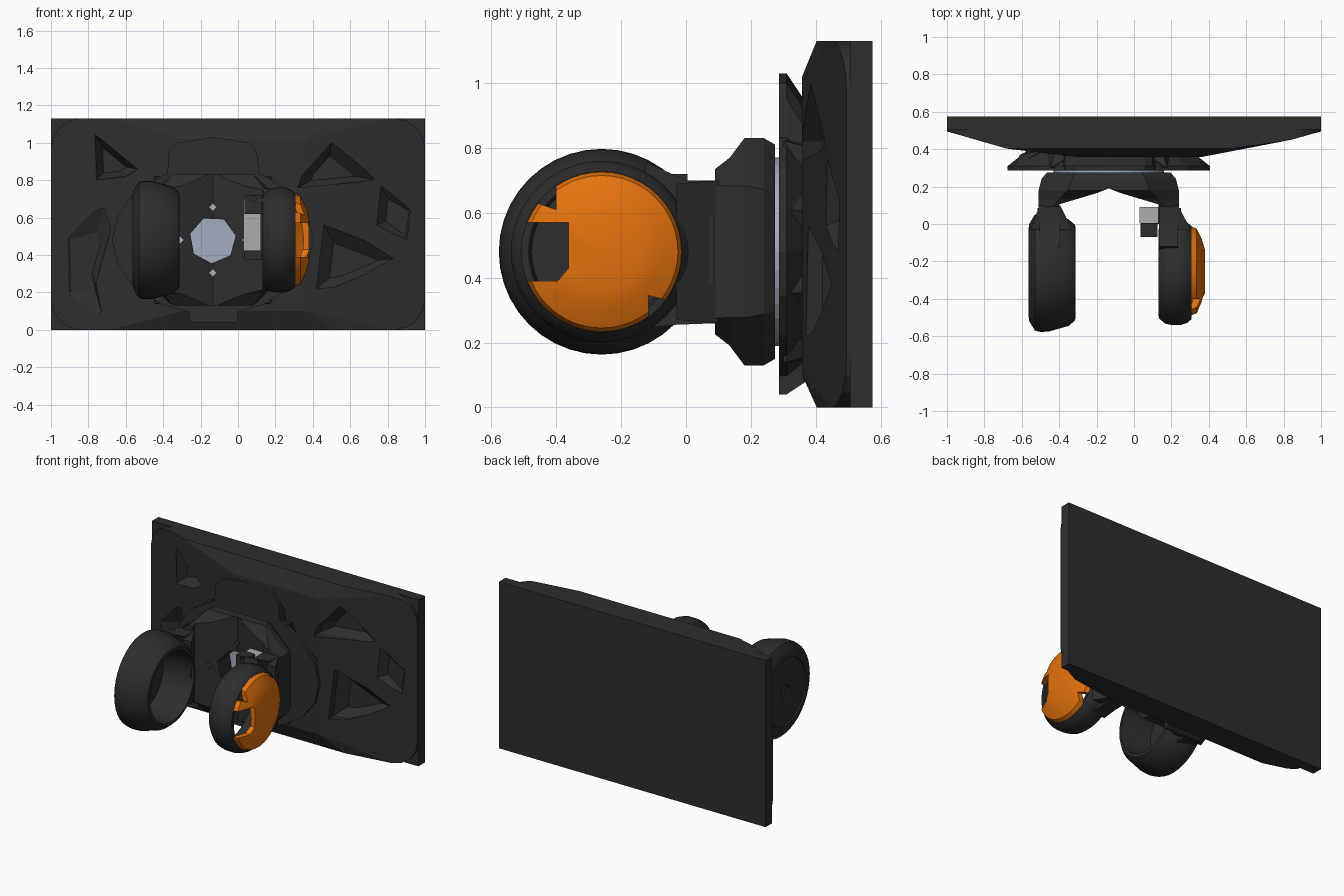
import bpy, bmesh, math
from mathutils import Vector

if "Cube" in bpy.data.objects:
    bpy.data.objects.remove(bpy.data.objects["Cube"])

CX, CZ = -0.135, 0.48      # axis of the round mount
WY = -0.26                 # wheel axle, y


def material(name, col):
    m = bpy.data.materials.new(name)
    m.diffuse_color = (*col, 1)
    m.use_nodes = True
    m.node_tree.nodes["Principled BSDF"].inputs["Base Color"].default_value = m.diffuse_color
    return m


DARK = material("dark", (0.026, 0.026, 0.026))
ORANGE = material("orange", (0.78, 0.17, 0.004))
BLUE = material("blue_grey", (0.36, 0.43, 0.55))
GREY = material("light_grey", (0.42, 0.42, 0.42))


def finish(name, bm, mat=DARK):
    bmesh.ops.recalc_face_normals(bm, faces=bm.faces)
    me = bpy.data.meshes.new(name)
    bm.to_mesh(me)
    bm.free()
    me.materials.append(mat)
    ob = bpy.data.objects.new(name, me)
    bpy.context.collection.objects.link(ob)
    return ob


def loft(name, loops, mat=DARK):
    """Skin equal-length loops and cap both ends."""
    bm = bmesh.new()
    rows = [[bm.verts.new(p) for p in lp] for lp in loops]
    n = len(rows[0])
    for a, b in zip(rows, rows[1:]):
        for i in range(n):
            bm.faces.new((a[i], a[(i + 1) % n], b[(i + 1) % n], b[i]))
    bm.faces.new(rows[0])
    bm.faces.new(rows[-1])
    return finish(name, bm, mat)


def prism(name, pts, axis, lo, hi, mat=DARK):
    """Extrude a 2D outline along an axis (0=x, 1=y, 2=z)."""
    def p3(p, d):
        q = list(p)
        q.insert(axis, d)
        return q
    return loft(name, [[p3(p, d) for p in pts] for d in (lo, hi)], mat)


def box(name, x, y, z, mat=DARK):
    return prism(name, [(x[0], y[0]), (x[1], y[0]), (x[1], y[1]), (x[0], y[1])], 2, z[0], z[1], mat)


def hull(name, pts, mat=DARK):
    bm = bmesh.new()
    vs = [bm.verts.new(p) for p in pts]
    bmesh.ops.convex_hull(bm, input=vs)
    bmesh.ops.delete(bm, geom=[v for v in bm.verts if not v.link_faces], context='VERTS')
    bmesh.ops.dissolve_limit(bm, angle_limit=0.02, verts=bm.verts, edges=bm.edges)
    return finish(name, bm, mat)


def lathe(name, profile, mat=DARK, n=40):
    """Revolve a closed (x, radius) outline about the wheel axle."""
    bm = bmesh.new()
    rows = []
    for k in range(n):
        a = 2 * math.pi * k / n
        rows.append([bm.verts.new((x, WY + r * math.cos(a), CZ + r * math.sin(a))) for x, r in profile])
    m = len(profile)
    for k in range(n):
        a, b = rows[k], rows[(k + 1) % n]
        for i in range(m):
            bm.faces.new((a[i], a[(i + 1) % m], b[(i + 1) % m], b[i]))
    bmesh.ops.remove_doubles(bm, verts=bm.verts, dist=1e-5)
    return finish(name, bm, mat)


def ellipse(rx, rz, n, rot=0.0, cx=CX, cz=CZ):
    return [(cx + rx * math.cos(2 * math.pi * (k + rot) / n),
             cz + rz * math.sin(2 * math.pi * (k + rot) / n)) for k in range(n)]


def octagon(hx, hz, c, y):
    q = [(1, 1 - c), (1 - c, 1)]
    pts = q + [(-a, b) for a, b in q[::-1]] + [(-a, -b) for a, b in q] + [(a, -b) for a, b in q[::-1]]
    return [(CX + hx * a, y, CZ + hz * b) for a, b in pts]


def cut(ob, cutters):
    for c in cutters:
        m = ob.modifiers.new("cut", 'BOOLEAN')
        m.operation, m.solver, m.object = 'DIFFERENCE', 'EXACT', c
    bpy.context.view_layer.update()
    me = bpy.data.meshes.new_from_object(ob.evaluated_get(bpy.context.evaluated_depsgraph_get()))
    ob.modifiers.clear()
    ob.data = me
    for c in cutters:
        bpy.data.objects.remove(c)


def smooth(ob):
    bpy.context.view_layer.objects.active = ob
    bpy.ops.object.select_all(action='DESELECT')
    ob.select_set(True)
    bpy.ops.object.shade_smooth_by_angle(angle=math.radians(25))


# Back slab
box("back_slab", (-1, 1), (0.505, 0.575), (0, 1.13))

# Faceted plate body with rounded corners
pts = []
for sx in (-1, 1):
    for cz, sz in ((0.16, -1), (0.97, 1)):
        for k in range(5):
            a = math.pi / 2 * k / 4
            x, z = sx * (0.84 + 0.16 * math.cos(a)), cz + sz * 0.16 * math.sin(a)
            pts += [(x, 0.51, z), (x, 0.495 - 0.28 * (1 - abs(x)), z)]
for x in (-0.68, 0.52):
    pts += [(x, y, z) for z in (0, 1.13) for y in (0.403, 0.51)]
pts += [(x, 0.358, z) for x in (-0.3, 0.36) for z in (0.1, 1.02)]
body = hull("plate_body", pts)

# Angular pockets in the plate face: outline, mouth y, floor y
pockets = [
    ([(-0.77, 1.05), (-0.76, 0.8), (-0.60, 0.82), (-0.54, 0.86)], 0.42, 0.485),
    ([(0.5, 1.0), (0.34, 0.82), (0.32, 0.76), (0.75, 0.8)], 0.42, 0.48),
    ([(-0.97, 0.58), (-0.72, 0.65), (-0.68, 0.54), (-0.76, 0.25), (-0.73, 0.09), (-0.96, 0.09)], 0.43, 0.475),
    ([(0.97, 0.66), (0.76, 0.78), (0.74, 0.56), (0.93, 0.42)], 0.43, 0.48),
    ([(0.46, 0.56), (0.42, 0.22), (0.52, 0.23), (0.9, 0.39)], 0.42, 0.48),
]
cutters = []
for outline, mouth, floor in pockets:
    cx = sum(p[0] for p in outline) / len(outline)
    cz = sum(p[1] for p in outline) / len(outline)
    loops = [[(cx + (x - cx) * s, y, cz + (z - cz) * s) for x, z in outline]
             for y, s in ((0.3, 1.0), (mouth, 1.0), (floor, 0.55))]
    cutters.append(loft("pocket_cutter", loops))
cut(body, cutters)

# Round flange with tapered back, top tab and bottom tab
loft("mount_flange", [[(x, y, z) for x, z in ellipse(rx, rz, 18)] for y, rx, rz in
                      ((0.287, 0.54, 0.40), (0.31, 0.54, 0.40), (0.39, 0.44, 0.34))])
tab = [(-0.38, 0.8), (-0.37, 0.95), (-0.32, 1.0), (-0.13, 1.03), (0.06, 1.0), (0.1, 0.95), (0.12, 0.8)]
loft("flange_top_tab", [[(x, y, z - d) for x, z in tab] for y, d in ((0.287, 0), (0.31, 0), (0.39, 0.12))])
low = [(-0.26, 0.04), (-0.26, 0.12), (0.0, 0.12), (0.0, 0.04)]
loft("flange_bottom_tab", [[(x, y, z + d) for x, z in low] for y, d in ((0.287, 0), (0.31, 0), (0.37, 0.04))])

# Braces between flange and plate
for k in range(10):
    a = 2 * math.pi * (k + 0.5) / 10
    u, t = Vector((math.cos(a), 0, 0.8 * math.sin(a))), Vector((-math.sin(a), 0, math.cos(a)))
    c = Vector((CX, 0, CZ))
    hull("flange_brace", [c + u * r + t * w + Vector((0, y, 0)) for r, w, y in
                          ((0.4, 0.06, 0.3), (0.4, -0.06, 0.3), (0.53, 0, 0.3),
                           (0.42, 0.1, 0.39), (0.42, -0.1, 0.39), (0.5, 0, 0.37))])

# Swivel disc
prism("swivel_disc", ellipse(0.295, 0.29, 32), 1, 0.274, 0.29, BLUE)

# Fork yoke: octagonal block with an arch and a window
yoke = loft("fork_yoke", [octagon(0.33, 0.33, 0.45, 0.275), octagon(0.36, 0.35, 0.45, 0.24),
                          octagon(0.375, 0.35, 0.42, 0.18), octagon(0.375, 0.29, 0.3, 0.135),
                          octagon(0.375, 0.255, 0.2, 0.09)])
arch = [(-0.4, 0.0), (-0.4, 0.105), (-0.2, 0.165), (CX, 0.19), (-0.07, 0.165), (0.13, 0.105), (0.13, 0.0)]
holes = [prism("arch_cutter", arch, 2, -0.2, 1.3),
         prism("window_cutter", ellipse(0.125, 0.125, 7, 0.2), 1, 0.05, 0.35)]
for dx, dz in ((0, 0.176), (0, -0.176), (0.176, 0), (-0.176, 0)):
    holes.append(prism("pin_hole_cutter", ellipse(0.02, 0.02, 4, 0, CX + dx, CZ + dz), 1, 0.05, 0.35))
cut(yoke, holes)


# Fork arms: a curved side plate plus a wedge widening to the wheel
def arm(side, x0, x1, w0, w1, r):
    arc = [(WY + r * math.cos(a), CZ + r * math.sin(a))
           for a in (math.radians(-60 + 12 * k) for k in range(11))]
    prism(side + "_fork_arm", [(0.1, 0.26), (0.1, 0.70), (0, 0.70), (-0.12, 0.755)] + arc[::-1]
          + [(-0.12, 0.245), (-0.03, 0.255)], 0, x0, x1)
    hull(side + "_arm_wedge", [(x, 0.1, z) for x in (x0, x1) for z in (0.26, 0.70)]
         + [(x, -0.03, z) for x in (w0, w1) for z in (0.27, 0.69)])


arm("left", -0.505, -0.395, -0.555, -0.33, 0.26)
arm("right", 0.135, 0.235, 0.135, 0.303, 0.25)
box("left_arm_pad", (-0.515, -0.5), (0.03, 0.085), (0.38, 0.585))
box("right_arm_pad", (0.23, 0.25), (0.03, 0.085), (0.38, 0.585))

# Hollow wheel rims
smooth(lathe("left_wheel_rim", [(-0.565, 0.225), (-0.56, 0.26), (-0.53, 0.31), (-0.50, 0.317), (-0.455, 0.315),
                                (-0.35, 0.285), (-0.315, 0.255), (-0.312, 0.235), (-0.54, 0.215)]))
smooth(lathe("right_wheel_rim", [(0.13, 0.225), (0.135, 0.245), (0.165, 0.272), (0.20, 0.28), (0.25, 0.28),
                                 (0.285, 0.268), (0.308, 0.248), (0.308, 0.225)]))


# Domed wheel cap with notches
def cap(name, profile, mat):
    ob = lathe(name, profile, mat, 48)
    cut(ob, [prism("notch_cutter", [(-0.6, 0.39), (-0.395, 0.39), (-0.362, 0.43), (-0.362, 0.57), (-0.6, 0.57)],
                   0, -1, 1),
             prism("notch_cutter", [(-0.6, 0.62), (-0.46, 0.63), (-0.40, 0.61), (-0.40, 0.7), (-0.6, 0.75)],
                   0, -1, 1),
             prism("notch_cutter", [(-0.115, 0.2), (-0.115, 0.345), (-0.055, 0.33), (0.05, 0.2)], 0, -1, 1)])
    smooth(ob)


cap("right_wheel_cap", [(0.38, 0), (0.38, 0.12), (0.362, 0.18), (0.335, 0.235), (0.305, 0.247),
                        (0.305, 0.225), (0.335, 0.15), (0.35, 0.1), (0.35, 0)], ORANGE)
smooth(lathe("left_wheel_disc", [(-0.562, 0.05), (-0.556, 0.226), (-0.53, 0.226), (-0.53, 0.05)]))
prism("left_wheel_hub", ellipse(0.07, 0.07, 6, 0, WY, CZ), 0, -0.55, -0.515)

# Small latch inside the fork
box("latch_core", (0.03, 0.13), (0.03, 0.092), (0.42, 0.62), GREY)
latch = box("latch_upper_block", (0.035, 0.125), (-0.07, 0.005), (0.62, 0.72))
cut(latch, [prism("bolt_hole_cutter", ellipse(0.018, 0.018, 8, 0, 0.08, 0.7), 1, -0.1, -0.03)])
box("latch_plate", (0.03, 0.13), (0.005, 0.09), (0.62, 0.70), GREY)
box("latch_lower_block", (0.035, 0.125), (-0.07, 0.09), (0.375, 0.425))
box("latch_spine", (0.12, 0.15), (0.0, 0.09), (0.375, 0.69))
